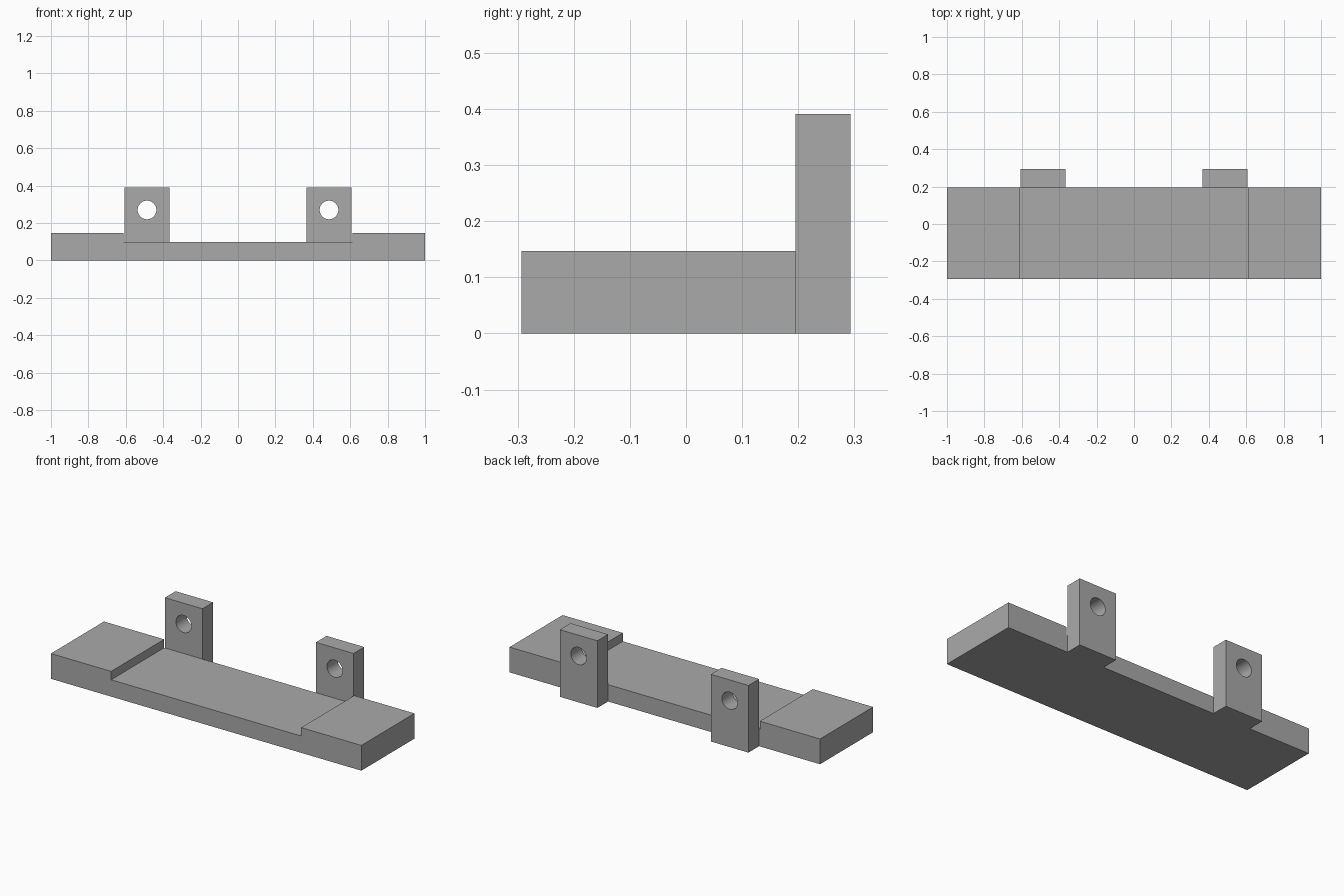
import bpy
import bmesh

default_cube = bpy.data.objects.get("Cube")
if default_cube:
    bpy.data.objects.remove(default_cube, do_unlink=True)

# Single flat material
grey = bpy.data.materials.new("plain grey")
grey.use_nodes = True
colour = (0.4, 0.4, 0.4, 1)
grey.diffuse_color = colour
grey.node_tree.nodes["Principled BSDF"].inputs["Base Color"].default_value = colour

FRONT, PLATE_BACK, BACK = -0.293, 0.195, 0.293
END_TOP, RECESS_TOP, TAB_TOP = 0.147, 0.098, 0.391
RECESS_HALF, TAB_X, TAB_HALF = 0.612, 0.4865, 0.121
HOLE_Z, HOLE_RADIUS = 0.27, 0.05


def extrude_profile(name, profile, y0, y1):
    """Extrude an outline in the xz plane from y0 to y1."""
    bm = bmesh.new()
    face = bm.faces.new([bm.verts.new((x, y0, z)) for x, z in profile])
    moved = bmesh.ops.extrude_face_region(bm, geom=[face])["geom"]
    verts = [v for v in moved if isinstance(v, bmesh.types.BMVert)]
    bmesh.ops.translate(bm, verts=verts, vec=(0, y1 - y0, 0))
    bmesh.ops.recalc_face_normals(bm, faces=bm.faces)
    mesh = bpy.data.meshes.new(name)
    bm.to_mesh(mesh)
    bm.free()
    mesh.materials.append(grey)
    obj = bpy.data.objects.new(name, mesh)
    bpy.context.collection.objects.link(obj)
    return obj


# Base plate with a shallow recess between the raised ends
half = [(1, 0), (1, END_TOP), (RECESS_HALF, END_TOP), (RECESS_HALF, RECESS_TOP)]
extrude_profile("base_plate", half + [(-x, z) for x, z in reversed(half)],
                FRONT, PLATE_BACK)

# Upright mounting tabs, each drilled through from front to back
for side, s in (("left", 1), ("right", -1)):
    x0, x1 = s * TAB_X - TAB_HALF, s * TAB_X + TAB_HALF
    tab = extrude_profile(f"{side}_mounting_tab",
                          [(x0, 0), (x1, 0), (x1, TAB_TOP), (x0, TAB_TOP)],
                          PLATE_BACK, BACK)
    bpy.ops.mesh.primitive_cylinder_add(
        vertices=48, radius=HOLE_RADIUS, depth=0.3, rotation=(1.5708, 0, 0),
        location=(s * TAB_X, (PLATE_BACK + BACK) / 2, HOLE_Z))
    cutter = bpy.context.object
    cutter.name = f"{side}_hole_cutter"
    cutter.data.materials.append(grey)
    cutter.hide_render = True

    # Drill the hole, then discard the cutter
    drill = tab.modifiers.new("drill", "BOOLEAN")
    drill.operation = "DIFFERENCE"
    drill.solver = "EXACT"
    drill.object = cutter
    bpy.ops.object.select_all(action="DESELECT")
    tab.select_set(True)
    bpy.context.view_layer.objects.active = tab
    bpy.ops.object.modifier_apply(modifier=drill.name)
    bpy.data.objects.remove(cutter, do_unlink=True)
    bpy.ops.object.shade_smooth_by_angle()
